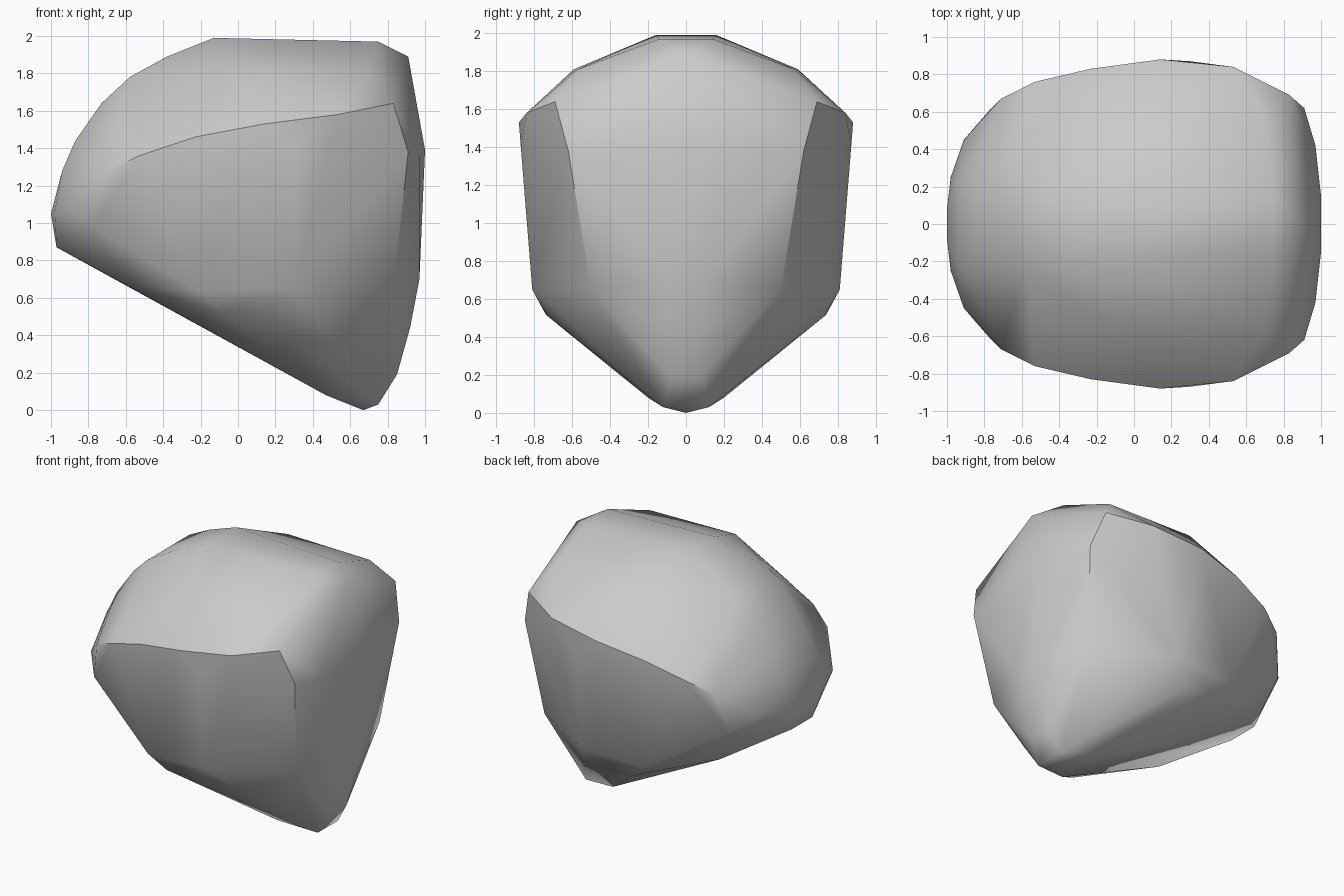
import bpy
import bmesh
import math

cube = bpy.data.objects.get("Cube")
if cube:
    bpy.data.objects.remove(cube, do_unlink=True)

# Plain stone grey
stone = bpy.data.materials.new("stone_grey")
stone.use_nodes = True
grey = (0.6, 0.6, 0.6, 1)
stone.diffuse_color = grey
stone.node_tree.nodes["Principled BSDF"].inputs["Base Color"].default_value = grey

# Half of the boulder's corners, as x, half width, z
crown = [(-.13, .16, 1.99), (.75, .14, 1.97), (.91, 0, 1.89), (0, .59, 1.81),
         (.7, .57, 1.81), (-.38, .2, 1.89), (-.58, .25, 1.78)]
rim = [(-.71, .67, 1.27), (-.53, .76, 1.36), (-.23, .83, 1.46), (.14, .88, 1.53),
       (.53, .84, 1.58), (.83, .69, 1.64), (.3, .87, 1.4)]
nose = [(-.73, .2, 1.64), (-.87, .2, 1.44), (-.94, .22, 1.28), (-1, .08, 1.05),
        (-.98, .25, 1.06), (-.91, .45, 1.08), (-.97, .12, .87), (-.78, .6, .98)]
belly = [(-.6, .66, .91), (-.6, .45, .67), (-.2, .79, .63), (.3, .81, .65),
         (-.08, .74, .52), (.13, .73, .51), (.47, .2, .08)]
end = [(1, .15, 1.39), (.97, .42, 1.36), (.91, .62, 1.38), (.97, .1, .7),
       (.83, .5, .65), (.92, .1, .44), (.85, .08, .19), (.75, .12, .03), (.67, 0, 0)]

# Mirror the corners and wrap them in a faceted skin
bm = bmesh.new()
for x, w, z in crown + rim + nose + belly + end:
    for side in ((-1, 1) if w else (1,)):
        bm.verts.new((x, side * w, z))
hull = bmesh.ops.convex_hull(bm, input=bm.verts[:])
loose = {v for v in hull["geom_interior"] if isinstance(v, bmesh.types.BMVert)}
bmesh.ops.delete(bm, geom=list(loose), context="VERTS")
bmesh.ops.recalc_face_normals(bm, faces=bm.faces[:])

mesh = bpy.data.meshes.new("boulder")
bm.to_mesh(mesh)
bm.free()
mesh.materials.append(stone)
boulder = bpy.data.objects.new("boulder", mesh)
bpy.context.collection.objects.link(boulder)

# Soft facets with the strongest ridges kept crisp
bpy.context.view_layer.objects.active = boulder
boulder.select_set(True)
bpy.ops.object.shade_smooth_by_angle(angle=math.radians(35))
